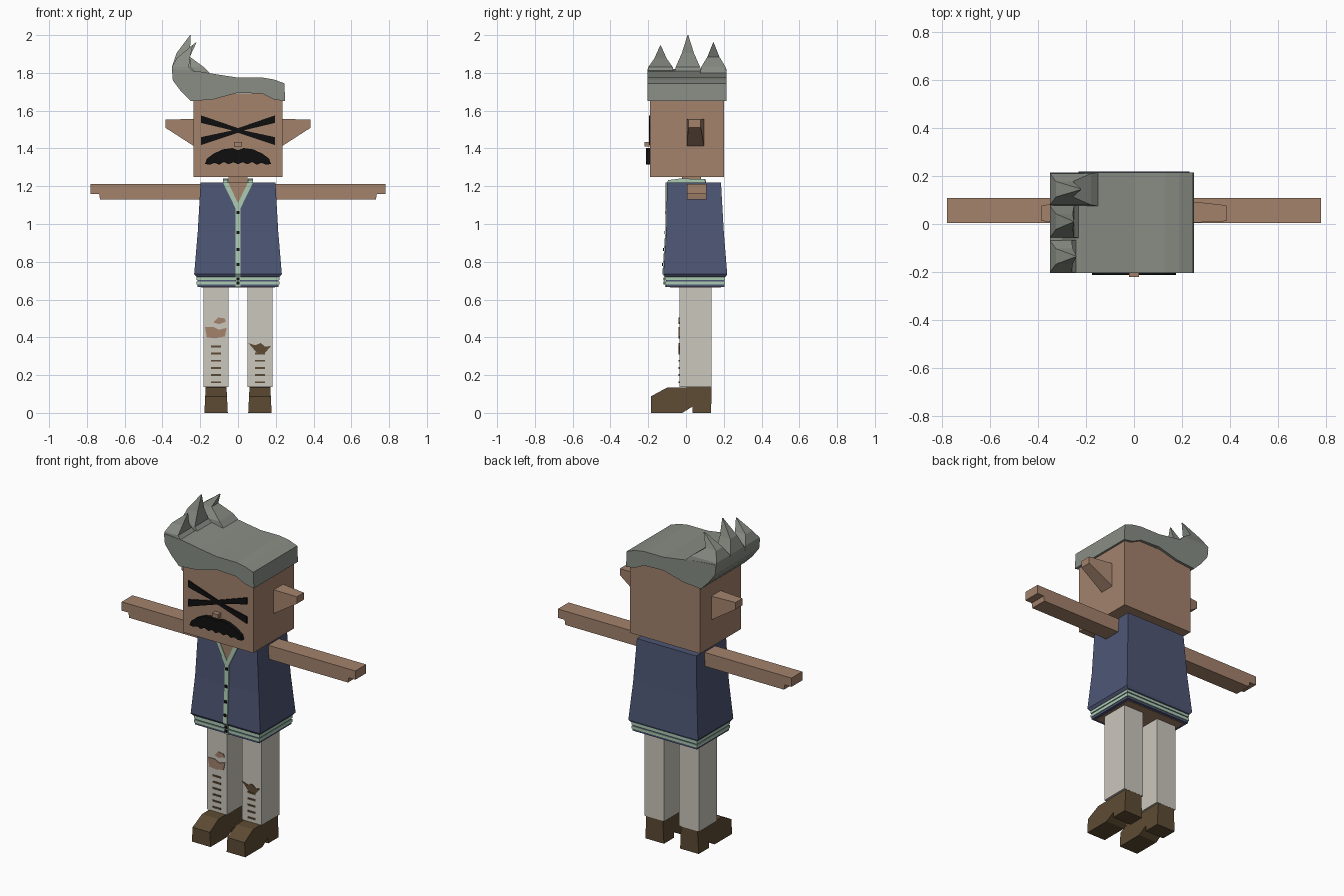
import bpy, bmesh

cube = bpy.data.objects.get("Cube")
if cube:
    bpy.data.objects.remove(cube, do_unlink=True)


def material(name, *rgb):
    lin = [((c / 255 + 0.055) / 1.055) ** 2.4 for c in rgb] + [1]
    m = bpy.data.materials.new(name)
    m.use_nodes = True
    m.diffuse_color = lin
    m.node_tree.nodes["Principled BSDF"].inputs["Base Color"].default_value = lin
    return m


skin = material("skin", 163, 130, 108)
denim = material("jacket blue", 78, 86, 117)
trim = material("pale green", 172, 203, 178)
grey = material("hair grey", 136, 141, 132)
cloth = material("trouser cream", 203, 199, 189)
leather = material("boot brown", 93, 75, 51)
black = material("black", 15, 15, 15)


def loft(name, rings, mat):
    """Join equal-length rings of points with faces and cap both ends."""
    bm = bmesh.new()
    rows = [[bm.verts.new(p) for p in r] for r in rings]
    n = len(rows[0])
    for lo, hi in zip(rows, rows[1:]):
        for i in range(n):
            j = (i + 1) % n
            bm.faces.new((lo[i], lo[j], hi[j], hi[i]))
    bm.faces.new(rows[0][::-1])
    bm.faces.new(rows[-1])
    bmesh.ops.recalc_face_normals(bm, faces=bm.faces)
    me = bpy.data.meshes.new(name)
    bm.to_mesh(me)
    bm.free()
    me.materials.append(mat)
    ob = bpy.data.objects.new(name, me)
    bpy.context.collection.objects.link(ob)
    return ob


def prism_y(name, pts, y0, y1, mat):
    return loft(name, [[(x, y, z) for x, z in pts] for y in (y0, y1)], mat)


def prism_x(name, pts, x0, x1, mat):
    return loft(name, [[(x, y, z) for y, z in pts] for x in (x0, x1)], mat)


def rect(x0, x1, y0, y1, z):
    return [(x0, y0, z), (x1, y0, z), (x1, y1, z), (x0, y1, z)]


def box(name, x, y, z, mat):
    return loft(name, [rect(*x, *y, h) for h in z], mat)


# Head, neck and nose
box("head", (-.235, .235), (-.19, .20), (1.25, 1.69), skin)
box("neck", (-.05, .05), (-.02, .08), (1.18, 1.26), skin)
box("nose", (-.02, .02), (-.22, -.185), (1.41, 1.435), skin)

# Hair slab swept up to one side
prism_y("hair", [(.25, 1.65), (.19, 1.66), (.13, 1.69), (0, 1.695), (-.13, 1.66),
                 (-.25, 1.65), (-.30, 1.70), (-.345, 1.76), (-.35, 1.82),
                 (-.22, 1.81), (-.10, 1.79), (0, 1.775), (.13, 1.775),
                 (.19, 1.765), (.245, 1.745)], -.205, .215, grey)

# Curved hair spikes
for name, y, tip_x, tip_z, back in (("front", -.135, -.24, 1.945, -.23),
                                    ("middle", .01, -.25, 2.0, -.22),
                                    ("rear", .145, -.22, 1.96, -.15)):
    mid = 1.81 + (tip_z - 1.81) * .5
    loft(name + "_hair_spike", [
        rect(-.35, back, y - .07, y + .07, 1.80),
        rect(-.35, back - .03, y - .065, y + .065, 1.83),
        rect(-.325, -.255, y - .032, y + .032, mid),
        rect(tip_x - .004, tip_x, y - .002, y + .002, tip_z)], grey)

# Crossed eyes, tapering to the middle
for s, side in ((1, "left"), (-1, "right")):
    for top, bottom, part in ((1.575, 1.535, "upper"), (1.46, 1.418, "lower")):
        prism_y(f"{side}_{part}_eye_stroke",
                [(s * .195, top), (s * .195, bottom), (-s * .01, 1.486), (-s * .01, 1.504)],
                -.197, -.188, black)

# Moustache, mirrored outline
half = [(.03, 1.402), (.08, 1.395), (.13, 1.372), (.165, 1.345), (.175, 1.318),
        (.15, 1.314), (.125, 1.324), (.10, 1.314), (.075, 1.328), (.05, 1.316),
        (.025, 1.328)]
prism_y("moustache", [(0, 1.39)] + half + [(0, 1.316)] + [(-x, z) for x, z in half[::-1]],
        -.213, -.185, black)

# Ears, arms and collar sides
for s, side in ((1, "left"), (-1, "right")):
    loft(side + "_ear", [
        [(s * .23, .005, 1.41), (s * .23, .095, 1.41), (s * .23, .095, 1.557), (s * .23, .005, 1.557)],
        [(s * .385, .012, 1.51), (s * .385, .078, 1.51), (s * .385, .078, 1.552), (s * .385, .012, 1.552)]],
        skin)
    prism_y(side + "_arm", [(s * .15, 1.13), (s * .73, 1.13), (s * .735, 1.16),
                            (s * .78, 1.16), (s * .78, 1.213), (s * .15, 1.213)],
            .005, .108, skin)
    prism_x(side + "_collar", [(-.10, 1.215), (-.095, 1.232), (-.03, 1.241),
                               (.10, 1.237), (.105, 1.215)], s * .052, s * .08, trim)
    prism_y(side + "_lapel", [(s * .08, 1.22), (s * .052, 1.22), (0, 1.11), (0, 1.08),
                              (s * .012, 1.08)], -.108, -.095, trim)
box("rear_collar", (-.06, .06), (.085, .105), (1.215, 1.236), trim)
prism_y("open_chest", [(-.052, 1.221), (.052, 1.221), (0, 1.105)], -.105, -.095, skin)

# Jacket, flared then tucked into the hem
loft("jacket", [rect(-.215, .215, -.105, .205, .718),
                rect(-.222, .222, -.112, .212, .722),
                rect(-.232, .232, -.12, .218, .735),
                rect(-.213, .213, -.105, .20, .96),
                rect(-.198, .198, -.10, .185, 1.22)], denim)
for i, (z0, z1, grow, mat) in enumerate(((.667, .68, 0, denim), (.68, .696, .004, trim),
                                         (.696, .704, 0, denim), (.704, .72, .004, trim))):
    box(f"hem_band_{i + 1}", (-.215 - grow, .215 + grow),
        (-.105 - grow, .203 + grow), (z0, z1), mat)
box("body_underside", (-.195, .195), (-.085, .185), (.664, .67), skin)

# Front placket and buttons
prism_x("placket", [(-.112, .667), (-.114, .72), (-.125, .735), (-.11, .96), (-.107, 1.10),
                    (-.09, 1.10), (-.09, .667)], -.013, .013, trim)
for i, (z, y) in enumerate(((1.06, -.106), (.955, -.109), (.865, -.116), (.785, -.121),
                            (.71, -.112), (.687, -.112))):
    box(f"button_{i + 1}", (-.008, .008), (y - .006, y + .004), (z - .008, z + .008), black)

# Legs and boots
boot = [(-.185, 0), (-.185, .088), (-.10, .134), (.135, .138), (.133, 0),
        (.035, 0), (.035, .034), (-.02, 0)]
for s, side in ((1, "left"), (-1, "right")):
    box(side + "_leg", (s * .05, s * .183), (-.035, .136), (.137, .68), cloth)
    loft(side + "_boot", [[(s * x + t * (.062 - .05 * z), y, z) for y, z in boot]
                          for x, t in ((.116, -1), (.116, 1))], leather)
    for i in range(6 if s < 0 else 5):
        z = .162 + i * .038
        box(f"{side}_leg_slit_{i + 1}", (s * .09, s * .143), (-.039, -.034),
            (z - .005, z + .005), leather)

# Torn patches on the knees
tears = (
    ("right_knee_tear", skin, [(-.175, .455), (-.165, .40), (-.12, .395), (-.07, .405),
                               (-.06, .45), (-.10, .44), (-.13, .455)]),
    ("right_small_tear", skin, [(-.13, .478), (-.10, .47), (-.065, .482), (-.07, .50),
                                (-.105, .505)]),
    ("left_knee_tear", leather, [(.055, .37), (.085, .335), (.10, .32), (.145, .32),
                                 (.175, .355), (.145, .35), (.12, .37), (.09, .358)]))
for name, mat, outline in tears:
    prism_y(name, outline, -.039, -.034, mat)
